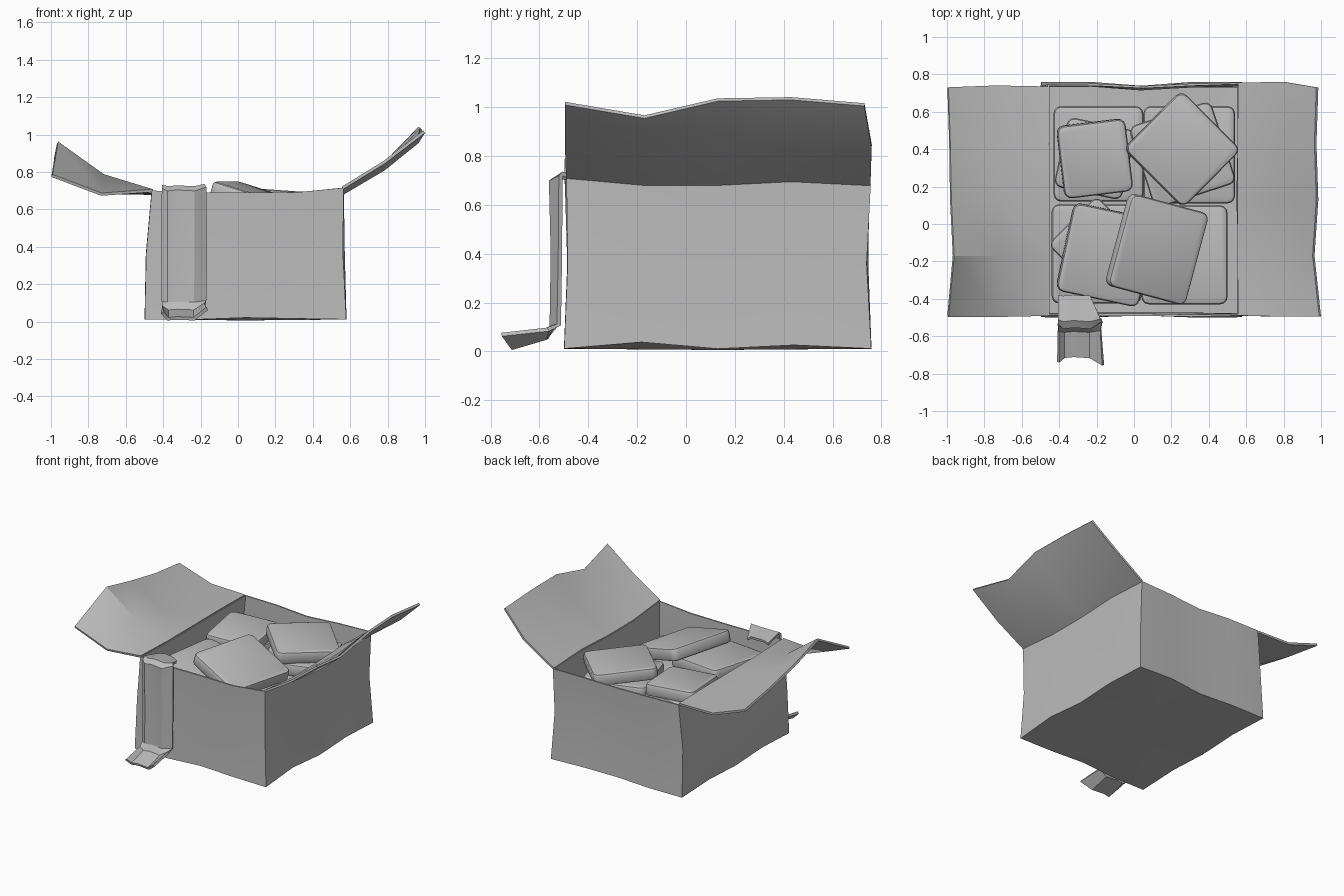
import bpy, bmesh, math
from mathutils import Matrix, Vector

if "Cube" in bpy.data.objects:
    bpy.data.objects.remove(bpy.data.objects["Cube"])

GREY = bpy.data.materials.new("plain_grey")
GREY.diffuse_color = (0.5, 0.5, 0.5, 1)
GREY.use_nodes = True
GREY.node_tree.nodes["Principled BSDF"].inputs["Base Color"].default_value = GREY.diffuse_color


def finish(name, bm, thickness=0, angle=30):
    bmesh.ops.recalc_face_normals(bm, faces=bm.faces)
    me = bpy.data.meshes.new(name)
    bm.to_mesh(me)
    bm.free()
    me.materials.append(GREY)
    ob = bpy.data.objects.new(name, me)
    bpy.context.collection.objects.link(ob)
    bpy.ops.object.select_all(action='DESELECT')
    ob.select_set(True)
    bpy.context.view_layer.objects.active = ob
    if thickness:
        m = ob.modifiers.new("thickness", 'SOLIDIFY')
        m.thickness = thickness
        m.offset = 0
        bpy.ops.object.modifier_apply(modifier=m.name)
    bpy.ops.object.shade_smooth_by_angle(angle=math.radians(angle))
    return ob


def grid_sheet(name, rows, thickness, closed=False, cap=False, angle=30):
    """Skin rows of points into a sheet, optionally closed and floored."""
    bm = bmesh.new()
    vs = [[bm.verts.new(p) for p in row] for row in rows]
    n = len(rows[0])
    for a, b in zip(vs, vs[1:]):
        for i in range(n if closed else n - 1):
            j = (i + 1) % n
            bm.faces.new((a[i], a[j], b[j], b[i]))
    if cap:
        mid = bm.verts.new((0.04, 0.13, 0.012))
        for i in range(n):
            bm.faces.new((vs[0][(i + 1) % n], vs[0][i], mid))
    return finish(name, bm, thickness, angle)


# Carton walls and floor: three warped rings, four segments per side
def ring(corners, lift, push):
    pts = []
    for s in range(4):
        a, b = Vector(corners[s]), Vector(corners[(s + 1) % 4])
        out = Vector(((b - a).y, -(b - a).x)).normalized()
        for k in range(4):
            p = a.lerp(b, k / 4) + out * push[s][k]
            pts.append((p.x, p.y, lift[s][k]))
    return pts


flat = (0, 0, 0, 0)
low = ring([(-.495, -.495), (.575, -.495), (.575, .755), (-.495, .755)],
           [(.015, .015, .025, .02), (.015, .042, .015, .03),
            (.015, .025, .015, .015), (.015, .03, .015, .03)],
           [(0, .0, -.01, 0), flat, (0, 0, -.02, 0), flat])
middle = ring([(-.487, -.48), (.557, -.48), (.557, .735), (-.487, .735)],
              [(.36,) * 4] * 4,
              [flat, (0, .008, -.004, .004), (0, .0, -.015, .005), flat])
high = ring([(-.457, -.485), (.56, -.485), (.56, .752), (-.457, .742)],
            [(.70, .69, .69, .69), (.715, .685, .685, .70),
             (.685, .68, .67, .68), (.685, .69, .69, .69)],
            [(0, 0, 0, .005), flat, (0, -.005, -.015, .0), flat])
grid_sheet("carton", [low, middle, high], 0.012, closed=True, cap=True)

# Side flaps, each from hinge through the fold to the bent outer edge
ys = (-.49, -.17, .13, .43, .735)
rim_r = [(.56, y, z) for y, z in zip(ys, (.715, .685, .685, .70, .685))]
fold_r = list(zip((.78, .78, .79, .79, .80), (-.495, -.17, .13, .43, .76),
                  (.85, .815, .84, .85, .84)))
edge_r = list(zip((.995, .96, .98, .97, .98), (-.495, -.17, .13, .43, .73),
                  (1.015, .96, 1.03, 1.035, 1.01)))
rim_r[4] = (.56, .755, .685)
grid_sheet("right_flap", [rim_r, fold_r, edge_r], 0.016)

rim_l = [(-.457, y, z) for y, z in zip(ys, (.70, .69, .69, .69, .685))]
fold_l = list(zip((-.73, -.72, -.73, -.73, -.74), (-.495, -.17, .13, .43, .74),
                  (.68, .78, .75, .715, .69)))
edge_l = list(zip((-.995, -.965, -.98, -.985, -.995),
                  (-.495, -.17, .13, .43, .73), (.78, .955, .88, .82, .78)))
grid_sheet("left_flap", [rim_l, fold_l, edge_l], 0.016)


# Rounded packets
def packet(name, x, y, top, w, d, turn=0, tilt_x=0, tilt_y=0, slope=0, h=0.09):
    bm = bmesh.new()
    bmesh.ops.create_cube(bm, size=1)
    bmesh.ops.scale(bm, vec=(w, d, h), verts=bm.verts)
    upright = [e for e in bm.edges
               if abs(e.verts[0].co.z - e.verts[1].co.z) > h / 2]
    bmesh.ops.bevel(bm, geom=upright, offset=.04, segments=3, profile=.5,
                    affect='EDGES')
    rims = [e for e in bm.edges
            if abs(e.verts[0].co.z - e.verts[1].co.z) < h / 4]
    bmesh.ops.bevel(bm, geom=rims, offset=.02, segments=2, profile=.5,
                    affect='EDGES')
    r = lambda a, ax: Matrix.Rotation(math.radians(a), 4, ax)
    m = (Matrix.Translation((x, y, top - h / 2)) @ r(tilt_y, 'Y')
         @ r(tilt_x, 'X') @ r(turn, 'Z') @ r(slope, 'Y'))
    bmesh.ops.transform(bm, matrix=m, verts=bm.verts)
    return finish(name, bm)


# Four straight stacks filling the carton
for s, (x, y, w, d) in enumerate([(-.19, .375, .48, .51), (.295, .37, .49, .52),
                                  (-.2, -.16, .48, .53), (.27, -.165, .46, .53)]):
    for k in range(5):
        packet(f"stacked_packet_{s}_{k}", x, y, .51 - .095 * k, w, d)

# Loose packets thrown on top
packet("back_left_under_packet", -.21, .35, .585, .37, .38, -12)
packet("back_left_top_packet", -.21, .35, .66, .37, .39, 7, 3, 2)
packet("back_right_under_packet", .26, .37, .605, .46, .46, 18)
packet("back_right_top_packet", .257, .4, .70, .44, .45, 45, 0, 4)
packet("front_left_under_packet", -.2, -.11, .57, .37, .37, 45)
packet("front_left_top_packet", -.15, -.165, .635, .45, .48, -12, 3, 3)
packet("front_top_packet", .122, -.135, .69, .45, .51, -15, 0, 0, 17)

# Folded strip hanging over the front rim: (y, z, edge shift in y, in z, right x)
path = [(-.385, .70, 0, -.02, -.235), (-.52, .715, .015, .012, -.18),
        (-.553, .695, .04, .02, -.172), (-.545, .40, .03, 0, -.172),
        (-.55, .10, .03, .01, -.172), (-.575, .055, .01, .035, -.178),
        (-.715, .014, -.04, .055, -.165)]
rows = []
for y, z, ey, ez, xr in path:
    rows.append([(-.405, y + ey * .6, z + ez * .6), (-.375, y, z),
                 (-.325, y + .006, z + .004), (-.235 - (xr < -.2) * .03, y, z),
                 (xr, y + ey, z + ez)])
grid_sheet("hanging_strip", rows, 0.018, angle=25)
